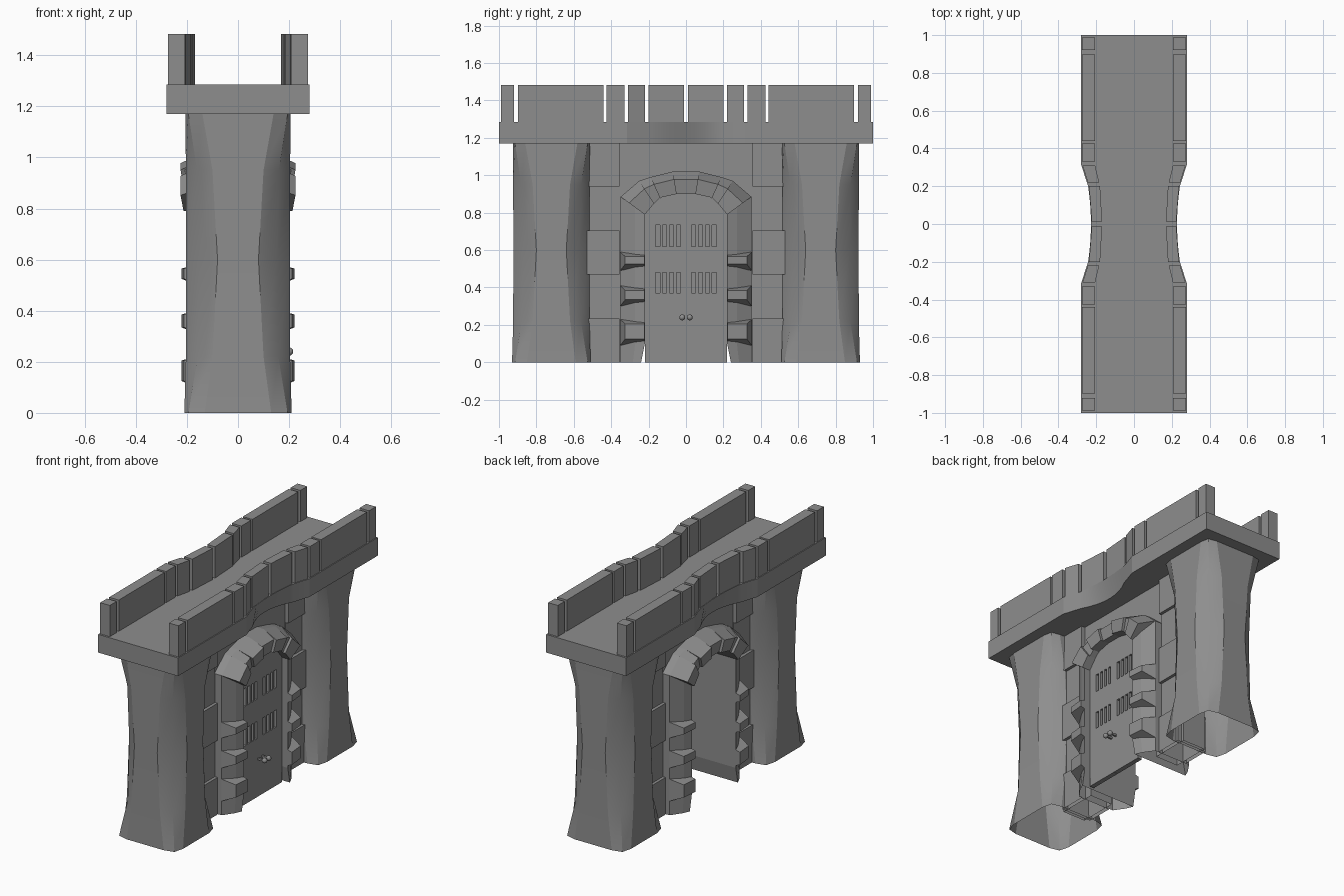
import bpy, bmesh, math
from mathutils import Vector

if "Cube" in bpy.data.objects:
    bpy.data.objects.remove(bpy.data.objects["Cube"], do_unlink=True)

STONE = (0.27, 0.27, 0.27, 1)
mat = bpy.data.materials.new("stone_grey")
mat.use_nodes = True
mat.diffuse_color = STONE
mat.node_tree.nodes["Principled BSDF"].inputs["Base Color"].default_value = STONE


def finish(name, bm, smooth=None, open_base=False):
    bmesh.ops.recalc_face_normals(bm, faces=bm.faces)
    if open_base:
        base = [f for f in bm.faces if all(v.co.z < .001 for v in f.verts)]
        bmesh.ops.delete(bm, geom=base, context='FACES')
    mesh = bpy.data.meshes.new(name)
    bm.to_mesh(mesh)
    bm.free()
    obj = bpy.data.objects.new(name, mesh)
    bpy.context.collection.objects.link(obj)
    mesh.materials.append(mat)
    if smooth:
        bpy.ops.object.select_all(action='DESELECT')
        obj.select_set(True)
        bpy.context.view_layer.objects.active = obj
        bpy.ops.object.shade_smooth_by_angle(angle=math.radians(smooth))
    return obj


def loft(bm, rings, caps=True):
    """Bridge equal rings of points, with optional end caps."""
    loops = [[bm.verts.new(p) for p in ring] for ring in rings]
    n = len(loops[0])
    for lo, hi in zip(loops, loops[1:]):
        for i in range(n):
            j = (i + 1) % n
            bm.faces.new((lo[i], lo[j], hi[j], hi[i]))
    if caps:
        bm.faces.new(loops[0][::-1])
        bm.faces.new(loops[-1])


def slab(bm, outline, x0, x1):
    """Extrude a (y, z) outline along x."""
    loft(bm, [[(x, y, z) for y, z in outline] for x in (x0, x1)])


def rect(y0, y1, z0, z1):
    return [(y0, z0), (y1, z0), (y1, z1), (y0, z1)]


# Towers: rounded square section, flared at foot and head, open below
LEVELS = [(0, .21, .13, .194), (.22, .204, .1, .158), (.6, .203, .08, .152),
          (.95, .204, .1, .16), (1.175, .206, .14, .195)]
for side, label in ((-1, "front"), (1, "back")):
    bm = bmesh.new()
    rings = []
    for z, h, a, c in LEVELS:
        ring = []
        for k in range(4):
            for x, y in ((h, -a), (h, a), (c, c)):
                for _ in range(k):
                    x, y = -y, x
                ring.append((x, y + side * .72, z))
        rings.append(ring)
    loft(bm, rings)
    finish(label + "_tower", bm, 24, open_base=True)

# Curtain wall with gateway opening
half = [(.3, .85), (.2, .95)]
outline = ([(.55, 0), (.55, 1.175), (-.55, 1.175), (-.55, 0), (-.3, 0)]
           + [(-y, z) for y, z in half] + [(y, z) for y, z in reversed(half)] + [(.3, 0)])
bm = bmesh.new()
slab(bm, outline, -.08, .08)
finish("curtain_wall", bm, open_base=True)

# Projecting wall blocks in alternating courses
bm = bmesh.new()
for s in (-1, 1):
    for i in range(5):
        z0 = i * .235
        depth = .105 if i % 2 == 0 else .086
        y0, y1 = sorted((s * .355, s * .53))
        slab(bm, rect(y0, y1, z0, min(z0 + .235, 1.17)), -depth, depth)
finish("wall_blocks", bm, open_base=True)


def surround(bm, a, b, front, ridge, t, caps):
    """Piece of the gate surround between two (outer, inner) pairs."""
    rings = []
    for outer, inner in (a, b):
        o, n = Vector(outer), Vector(inner)
        sect = [(o, .13), (o.lerp(n, t), ridge), (n, front)]
        rings.append([(x, p.x, p.y) for p, x in sect]
                     + [(-x, p.x, p.y) for p, x in reversed(sect)])
    loft(bm, rings, caps)


def flip(pair, s):
    return [(s * y, z) for y, z in pair]


# Gate jambs and arch stones
JAMB = [((.35, 0), (.24, 0)), ((.35, .1), (.22, .1)), ((.35, .885), (.22, .79))]
ARCH = [((.35, .885), (.22, .79)), ((.25, .97), (.17, .85)), ((.19, .99), (.14, .88)),
        ((.07, 1.02), (.05, .9)), ((-.07, 1.02), (-.05, .9))]
jambs, arch = bmesh.new(), bmesh.new()
for s in (-1, 1):
    for a, b in zip(JAMB, JAMB[1:]):
        surround(jambs, flip(a, s), flip(b, s), .195, .175, .6, False)
    for i, (a, b) in enumerate(zip(ARCH, ARCH[1:])):
        if i == 3 and s < 0:
            continue
        front = (.213, .196)[i % 2]
        surround(arch, flip(a, s), flip(b, s), front, front + .012, .35, True)
finish("gate_jambs", jambs)
finish("gate_arch", arch)

# Tapered quoins on the jambs, both faces
bm = bmesh.new()
for s in (-1, 1):
    for f in (-1, 1):
        for z0, z1 in ((.09, .23), (.3, .41), (.49, .59)):
            base = [(f * .13, s * y, z) for y, z in rect(.222, .352, z0, z1)]
            tip = [(f * x, s * y, z) for x, (y, z) in
                   zip((.222, .212, .212, .222), rect(.222, .325, z0 + .035, z1 - .025))]
            loft(bm, [base, tip])
finish("jamb_quoins", bm)

# Door leaves with recessed slits, and round handles
for s, label in ((-1, "right"), (1, "left")):
    edge = [(.001, 0), (.22, 0), (.22, .8), (.165, .86), (.12, .89), (.06, .905), (.001, .905)]
    bm = bmesh.new()
    slab(bm, flip(edge, s), .125, .155)
    leaf = finish(label + "_door_leaf", bm)
    bm = bmesh.new()
    for z0, z1 in ((.37, .48), (.62, .735)):
        for i in range(4):
            y = s * (.04 + i * .037)
            slab(bm, rect(y - .011, y + .011, z0, z1), .135, .2)
    cutter = finish("slit_cutter", bm)
    cutter.hide_render = True
    mod = leaf.modifiers.new("slits", 'BOOLEAN')
    mod.operation, mod.object = 'DIFFERENCE', cutter
    deps = bpy.context.evaluated_depsgraph_get()
    cut = bpy.data.meshes.new_from_object(leaf.evaluated_get(deps))
    leaf.modifiers.clear()
    leaf.data = cut
    bpy.data.objects.remove(cutter, do_unlink=True)

    bm = bmesh.new()
    slab(bm, rect(s * .02 - .006, s * .02 + .006, .234, .246), .15, .2)
    ball = bmesh.ops.create_uvsphere(bm, u_segments=10, v_segments=8, radius=.016)["verts"]
    bmesh.ops.translate(bm, verts=ball, vec=(.201, s * .02, .24))
    finish(label + "_door_handle", bm, 40)


def deck_edge(y):
    """Half width of the walkway, waisted over the gate."""
    y = abs(y)
    if y >= .315:
        return .28
    if y >= .2:
        return .243 + (y - .2) / .115 * .037
    return .228 + .015 * (y / .2) ** 2


# Walkway deck, its lower edge hollowed over the gate
stations = [-1, -.315] + [-.2 + i * .05 for i in range(9)] + [.315, 1]
bm = bmesh.new()
rings = []
for y in stations:
    top = deck_edge(y)
    low = top - .04 * max(0, 1 - (y / .2) ** 2)
    rings.append([(-low, y, 1.17), (low, y, 1.17), (top, y, 1.285), (-top, y, 1.285)])
loft(bm, rings)
finish("walkway_deck", bm, 14)

# Parapet merlons following the deck edge
MERLONS = [(.012, .2), (.22, .31), (.33, .425), (.44, .898), (.92, .988)]
for f, label in ((-1, "right"), (1, "left")):
    bm = bmesh.new()
    for s in (-1, 1):
        for y0, y1 in MERLONS:
            rings = []
            for y in (s * y0, s * y1):
                out, inn = f * deck_edge(y) * .98, f * deck_edge(y) * .74
                rings.append([(out, y, 1.28), (inn, y, 1.28), (inn, y, 1.483), (out, y, 1.483)])
            loft(bm, rings)
    finish(label + "_parapet", bm)
